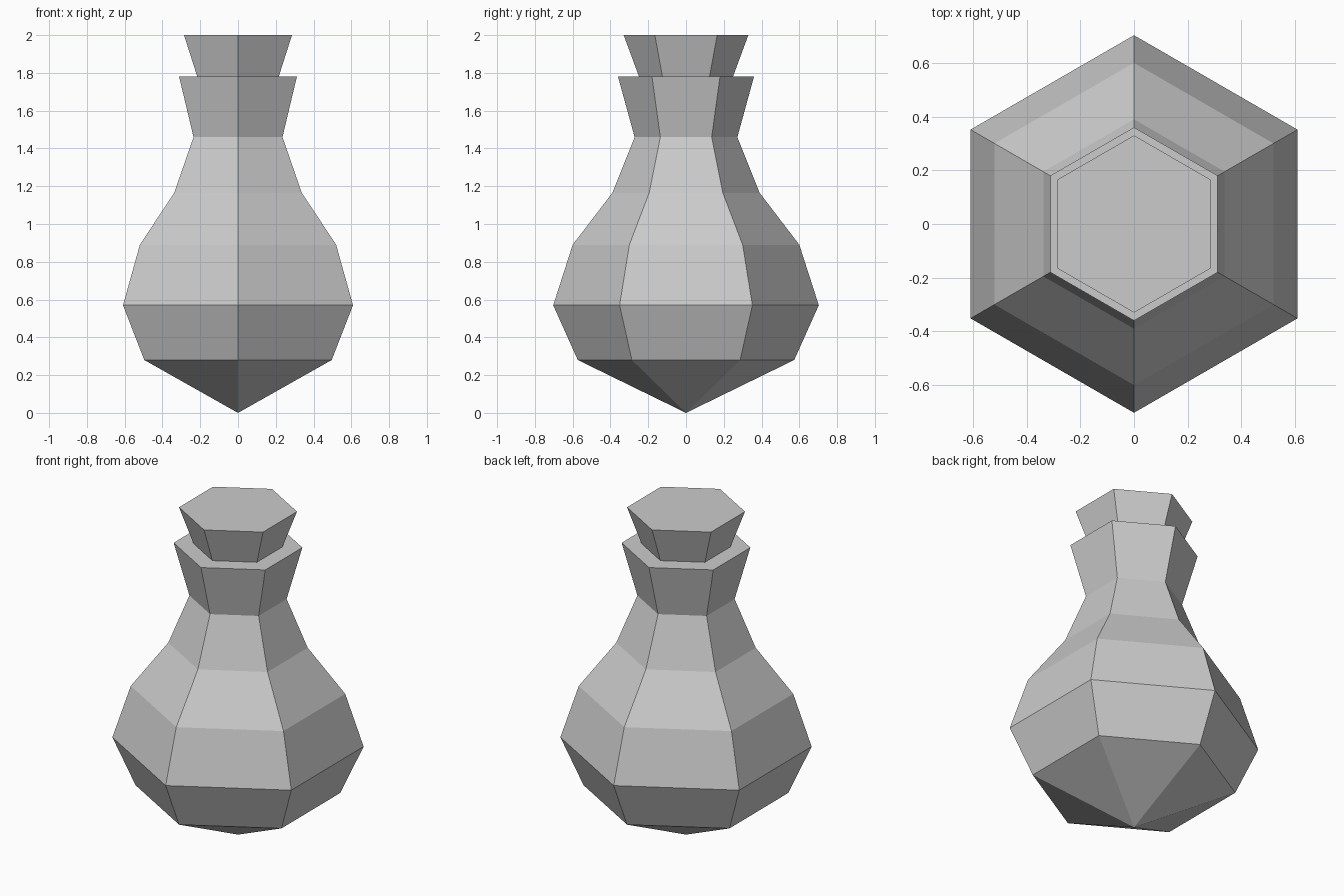
import bpy
import bmesh
from math import cos, sin, pi

SIDES = 6

cube = bpy.data.objects.get("Cube")
if cube:
    bpy.data.objects.remove(cube, do_unlink=True)

grey = bpy.data.materials.new("light grey")
grey.use_nodes = True
grey.diffuse_color = (0.6, 0.6, 0.6, 1)
grey.node_tree.nodes["Principled BSDF"].inputs["Base Color"].default_value = (0.6, 0.6, 0.6, 1)


def hex_lathe(name, profile):
    """Flat-shaded six-sided solid from (radius, height) pairs, bottom to top."""
    bm = bmesh.new()
    rings = []
    for r, z in profile:
        if r == 0:
            rings.append([bm.verts.new((0, 0, z))] * SIDES)
        else:
            angles = [pi / 2 + 2 * pi * i / SIDES for i in range(SIDES)]
            rings.append([bm.verts.new((r * cos(a), r * sin(a), z)) for a in angles])
    for low, high in zip(rings, rings[1:]):
        for i in range(SIDES):
            j = (i + 1) % SIDES
            corners = dict.fromkeys((low[i], low[j], high[j], high[i]))
            bm.faces.new(list(corners))
    # Close the open ends
    for ring in (rings[0], rings[-1]):
        if len(set(ring)) > 1:
            bm.faces.new(ring)
    bmesh.ops.recalc_face_normals(bm, faces=bm.faces)
    mesh = bpy.data.meshes.new(name)
    bm.to_mesh(mesh)
    bm.free()
    mesh.materials.append(grey)
    obj = bpy.data.objects.new(name, mesh)
    bpy.context.collection.objects.link(obj)
    return obj


# Pointed body, narrow neck and flared lip
hex_lathe("bottle", [(0, 0), (0.573, 0.28), (0.703, 0.57), (0.6, 0.89),
                     (0.39, 1.165), (0.272, 1.46), (0.36, 1.78)])

# Tapered plug resting in the mouth
hex_lathe("stopper", [(0.247, 1.775), (0.33, 2.0)])
